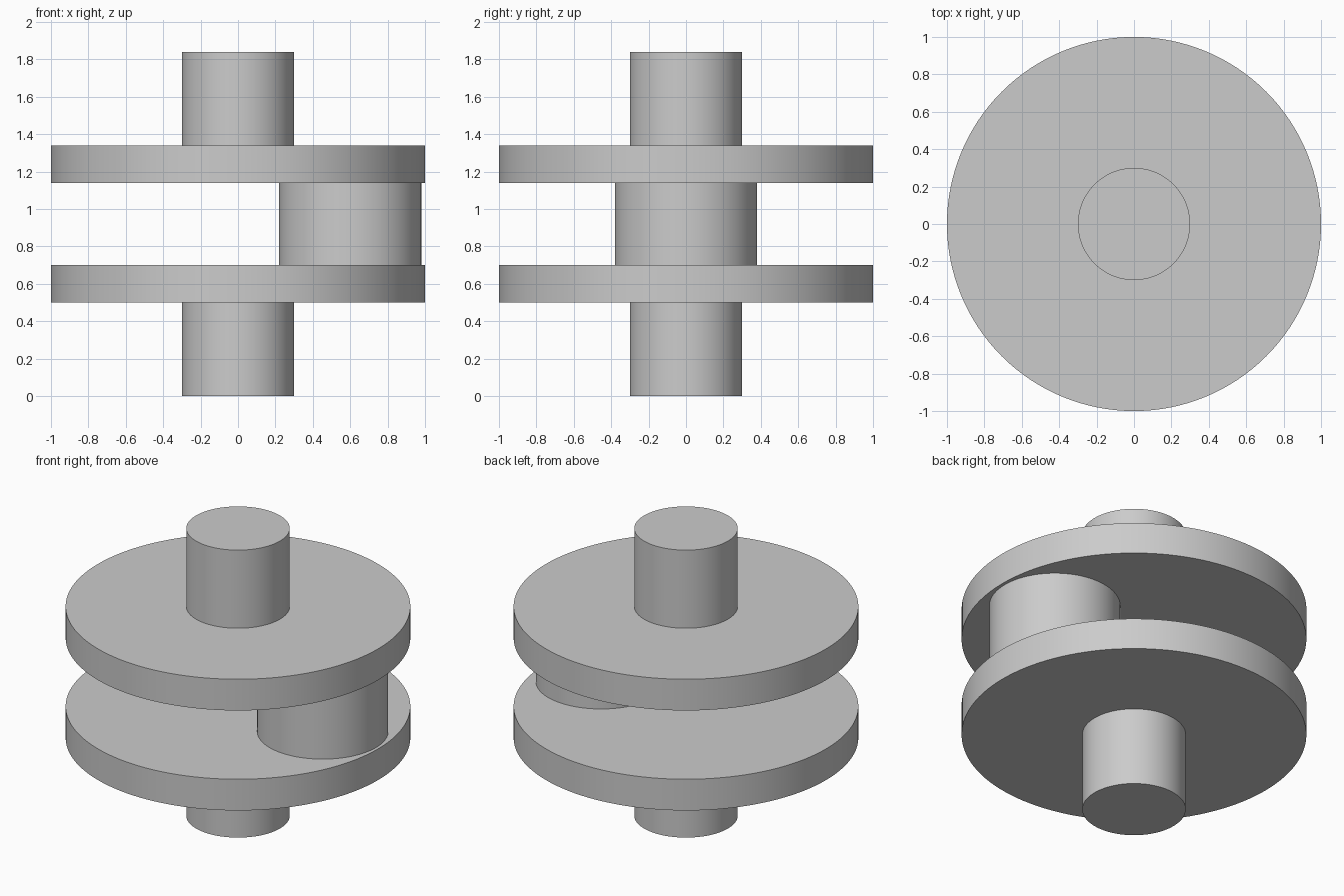
import bpy
import math

cube = bpy.data.objects.get("Cube")
if cube:
    bpy.data.objects.remove(cube, do_unlink=True)

# Single plain steel grey
steel = bpy.data.materials.new("steel_grey")
steel.use_nodes = True
colour = (0.6, 0.6, 0.6, 1.0)
steel.diffuse_color = colour
steel.node_tree.nodes["Principled BSDF"].inputs["Base Color"].default_value = colour


def cylinder(name, radius, bottom, top, x=0.0):
    """Upright smooth cylinder spanning bottom to top."""
    bpy.ops.mesh.primitive_cylinder_add(
        vertices=128, radius=radius, depth=top - bottom,
        location=(x, 0, (bottom + top) / 2))
    part = bpy.context.object
    part.name = name
    part.data.name = name
    part.data.materials.append(steel)
    bpy.ops.object.shade_smooth_by_angle(angle=math.radians(30))
    return part


# Heights of the stacked parts
SHAFT, DISC, GAP = 0.5, 0.2, 0.44
lower_top = SHAFT + DISC
upper_bottom = lower_top + GAP
upper_top = upper_bottom + DISC

# Main shaft ends
cylinder("lower_shaft", 0.3, 0, SHAFT)
cylinder("upper_shaft", 0.3, upper_top, upper_top + SHAFT)

# Web discs
cylinder("lower_disc", 1.0, SHAFT, lower_top)
cylinder("upper_disc", 1.0, upper_bottom, upper_top)

# Offset pin joining the discs
cylinder("crank_pin", 0.38, lower_top, upper_bottom, x=0.6)
